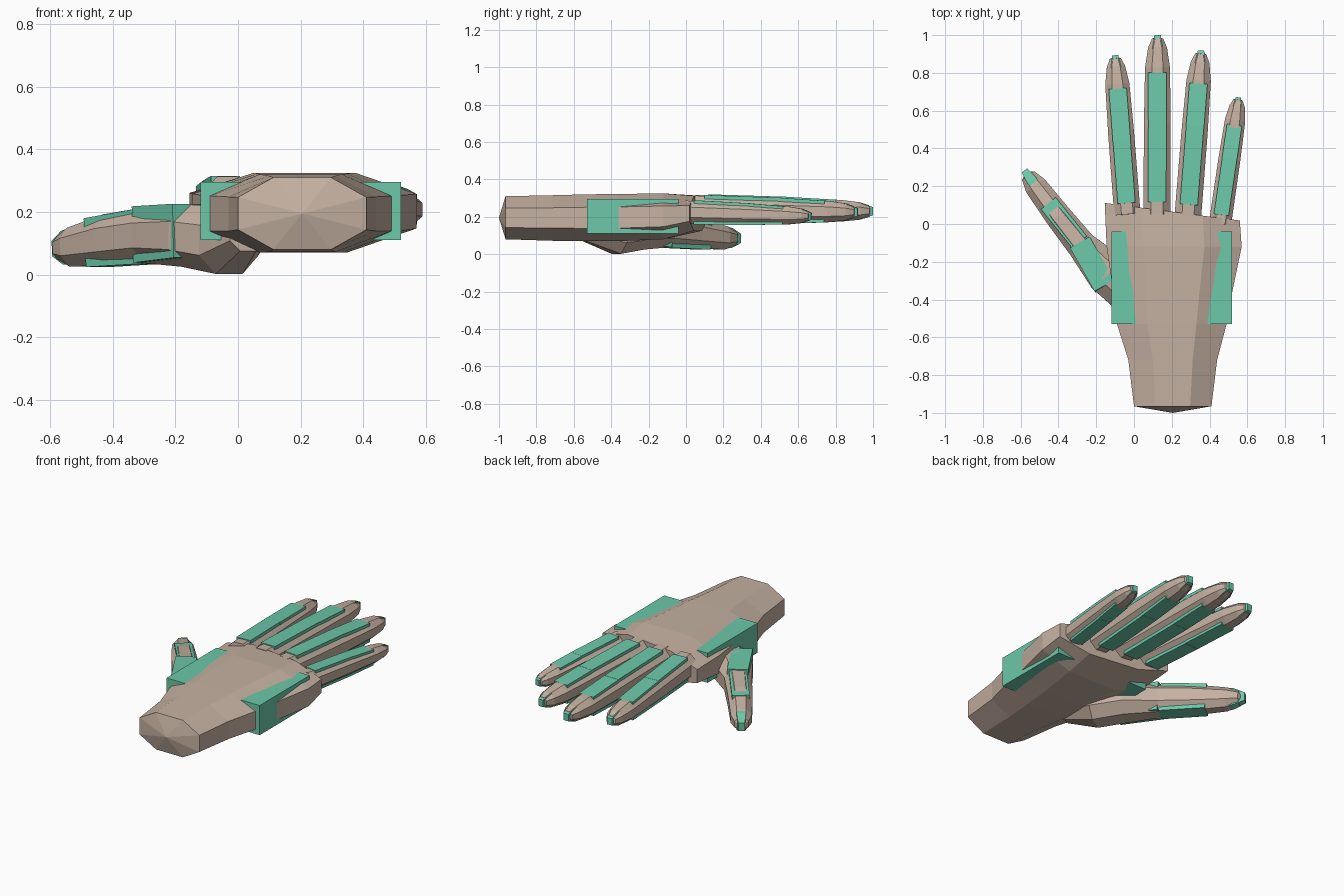
import bpy
import bmesh
from mathutils import Vector

if "Cube" in bpy.data.objects:
    bpy.data.objects.remove(bpy.data.objects["Cube"])


def material(name, rgb):
    m = bpy.data.materials.new(name)
    m.diffuse_color = (*rgb, 1)
    m.use_nodes = True
    m.node_tree.nodes["Principled BSDF"].inputs["Base Color"].default_value = m.diffuse_color
    return m


SKIN = material("skin", (0.56, 0.44, 0.36))
GREEN = material("green", (0.15, 0.58, 0.40))

# Cross-sections as fractions of half width and half height
F = 0.45
OCTAGON = [(1, F), (F, 1), (-F, 1), (-1, F), (-1, -F), (-F, -1), (F, -1), (1, -F)]
SQUARE = [(1, 1), (-1, 1), (-1, -1), (1, -1)]


def loft(name, rings, profile, mat, start=None, end=None, skews=None):
    """Rings are (centre, half width, half height); start and end are optional apexes."""
    bm = bmesh.new()
    pts = [Vector(r[0]) for r in rings]
    loops = []
    for i, (c, hw, hh) in enumerate(rings):
        t = (pts[min(i + 1, len(pts) - 1)] - pts[max(i - 1, 0)]).normalized()
        if skews is not None:
            t = Vector((0, 1, 0))
        side = Vector((t.y, -t.x, 0)).normalized()
        up = side.cross(t)
        if skews is not None:
            side = Vector((1, skews[i], 0))
        loops.append([bm.verts.new(pts[i] + side * u * hw + up * v * hh) for u, v in profile])
    n = len(profile)
    for a, b in zip(loops, loops[1:]):
        for k in range(n):
            bm.faces.new((a[k], a[(k + 1) % n], b[(k + 1) % n], b[k]))
    for ring, apex in ((loops[0], start), (loops[-1], end)):
        if apex is None:
            bm.faces.new(ring)
        else:
            p = bm.verts.new(apex)
            for k in range(n):
                bm.faces.new((ring[k], ring[(k + 1) % n], p))
    bmesh.ops.recalc_face_normals(bm, faces=bm.faces)
    mesh = bpy.data.meshes.new(name)
    bm.to_mesh(mesh)
    bm.free()
    mesh.materials.append(mat)
    ob = bpy.data.objects.new(name, mesh)
    bpy.context.collection.objects.link(ob)
    return ob


# Palm and wrist: y, left x, right x, bottom z, top z
sections = [(-0.965, 0.0, 0.41, 0.08, 0.31), (-0.72, -0.03, 0.44, 0.072, 0.315),
            (-0.53, -0.09, 0.49, 0.07, 0.32), (-0.36, -0.11, 0.52, 0.07, 0.322),
            (-0.12, -0.145, 0.57, 0.08, 0.325), (0.065, -0.155, 0.56, 0.125, 0.312)]
loft("palm", [(((l + r) / 2, y, (b + t) / 2), (r - l) / 2, (t - b) / 2)
              for y, l, r, b, t in sections],
     OCTAGON, SKIN, start=(0.205, -1.0, 0.195), skews=[0, 0, 0, 0, 0, -0.13])

# Block across the palm, showing along both edges
loft("palm_block", [((0.2, -0.53, 0.203), 0.32, 0.092),
                    ((0.2, -0.04, 0.203), 0.32, 0.092)], SQUARE, GREEN)

# Fingers: base, tip, width scale, ends of the two long bones
fingers = {
    "index": ((-0.035, 0.05, 0.24), (-0.1, 0.893, 0.222), 0.97, 0.45, 0.79),
    "middle": ((0.122, 0.05, 0.242), (0.125, 1.0, 0.23), 1.0, 0.53, 0.79),
    "ring": ((0.285, 0.04, 0.24), (0.355, 0.918, 0.225), 0.98, 0.55, 0.80),
    "little": ((0.455, 0.0, 0.225), (0.553, 0.67, 0.203), 0.82, 0.52, 0.78),
}
for name, (base, tip, s, j1, j2) in fingers.items():
    a, b = Vector(base), Vector(tip)

    def ring(t, hw, hh):
        return (a.lerp(b, t), hw * s, hh * s)

    loft(name + "_finger", [ring(0, .072, .075), ring(.5, .071, .068), ring(.82, .066, .058),
                            ring(.93, .05, .046), ring(.98, .03, .03)],
         OCTAGON, SKIN, end=a.lerp(b, 0.99))
    loft(name + "_lower_bone", [ring(.07, .048, .079), ring(j1, .048, .071)], SQUARE, GREEN)
    loft(name + "_middle_bone", [ring(j1, .049, .07), ring(j2, .049, .059)], SQUARE, GREEN)
    loft(name + "_tip_bone", [ring(j2, .018, .054), ring(.93, .027, .044), ring(1, .017, .022)],
         SQUARE, GREEN)

# Thumb with the fleshy mound at its root
loft("thumb", [((0.03, -0.55, 0.135), .06, .06), ((-0.03, -0.37, 0.11), .11, .108),
               ((-0.14, -0.26, 0.125), .115, .1), ((-0.28, -0.11, 0.125), .078, .088),
               ((-0.40, 0.04, 0.11), .07, .083), ((-0.52, 0.20, 0.088), .06, .062),
               ((-0.56, 0.255, 0.085), .04, .04)],
     OCTAGON, SKIN, end=(-0.575, 0.275, 0.085))
loft("thumb_lower_bone", [((-0.155, -0.33, 0.14), .06, .086), ((-0.285, -0.10, 0.128), .06, .09)],
     SQUARE, GREEN)
loft("thumb_middle_bone", [((-0.285, -0.10, 0.122), .05, .088), ((-0.45, 0.105, 0.102), .05, .078)],
     SQUARE, GREEN)
loft("thumb_tip_bone", [((-0.45, 0.105, 0.102), .02, .072), ((-0.54, 0.23, 0.086), .027, .054),
                        ((-0.58, 0.283, 0.084), .018, .025)], SQUARE, GREEN)
